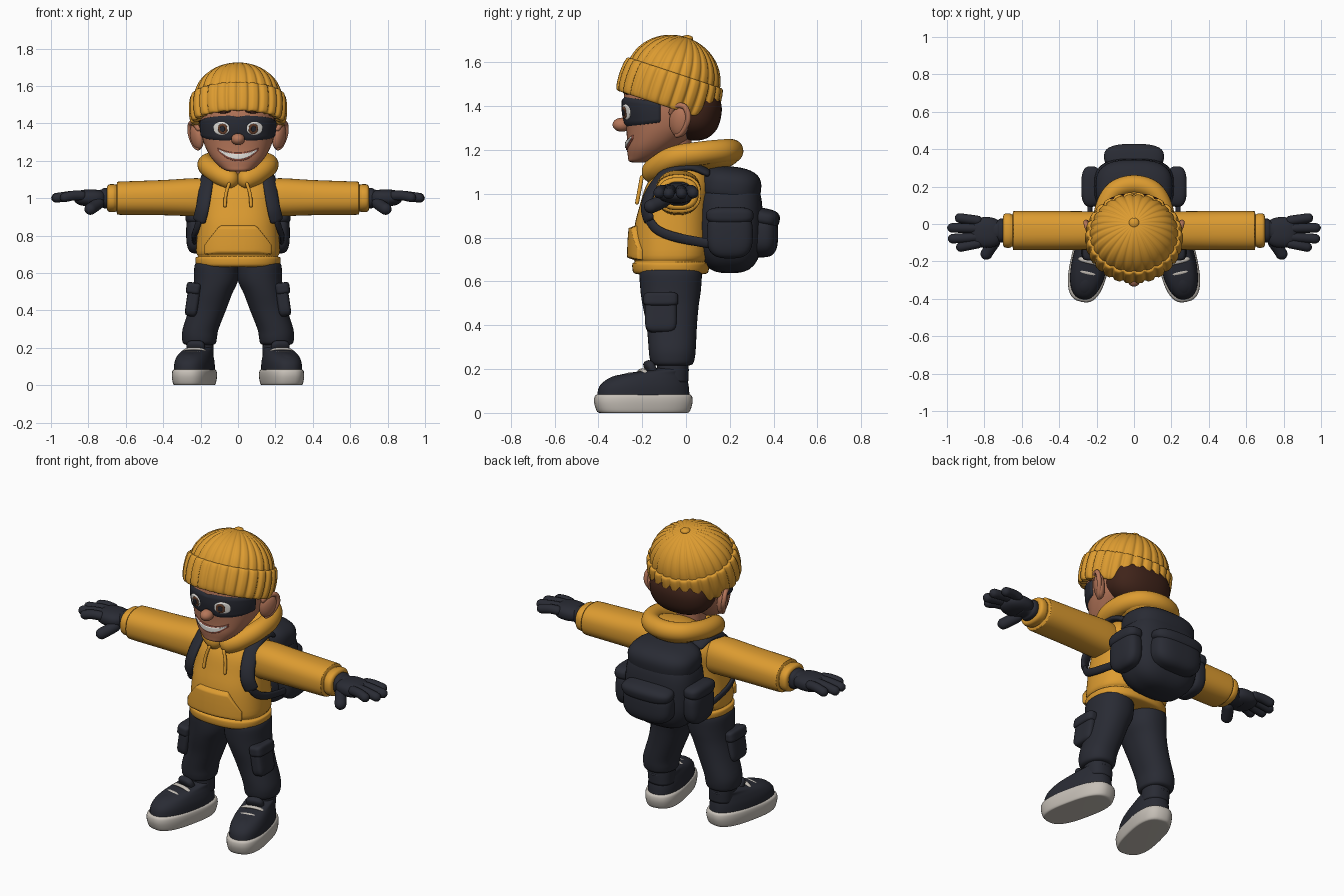
import bpy, bmesh
from math import sin, cos, pi, sqrt, exp
from mathutils import Vector, Matrix, Euler
from mathutils.bvhtree import BVHTree

if "Cube" in bpy.data.objects:
    bpy.data.objects.remove(bpy.data.objects["Cube"])


def material(name, rgb):
    m = bpy.data.materials.new(name)
    m.use_nodes = True
    m.diffuse_color = (*rgb, 1)
    m.node_tree.nodes["Principled BSDF"].inputs["Base Color"].default_value = (*rgb, 1)
    return m


GOLD = material("mustard cloth", (0.72, 0.33, 0.03))
DARK = material("charcoal cloth", (0.022, 0.024, 0.034))
SKIN = material("skin", (0.46, 0.18, 0.10))
LIP = material("lip", (0.26, 0.07, 0.045))
HAIR = material("brown hair", (0.05, 0.017, 0.01))
SOLE = material("off white rubber", (0.56, 0.52, 0.47))
WHITE = material("eye and tooth white", (0.78, 0.76, 0.72))
IRIS = material("brown iris", (0.13, 0.05, 0.025))


def finish(name, bm, mat, mirror=False, xf=None):
    if xf:
        bm.transform(xf)
    for f in bm.faces:
        f.smooth = True
    me = bpy.data.meshes.new(name)
    bm.to_mesh(me)
    bm.free()
    me.materials.append(mat)
    ob = bpy.data.objects.new(name, me)
    bpy.context.collection.objects.link(ob)
    if mirror:
        ob.modifiers.new("Mirror", 'MIRROR').use_mirror_merge = False
    return ob


def grid(name, rows, mat, mirror=False, xf=None, solid=True):
    """Skin over rows of points; solid rows are closed rings with end caps."""
    bm = bmesh.new()
    vs = [[bm.verts.new(p) for p in row] for row in rows]
    n = len(vs[0])
    for a, b in zip(vs, vs[1:]):
        for j in range(n if solid else n - 1):
            k = (j + 1) % n
            bm.faces.new((a[j], b[j], b[k], a[k]))
    if solid:
        bm.faces.new(vs[0])
        bm.faces.new(vs[-1])
        bmesh.ops.recalc_face_normals(bm, faces=bm.faces)
    return finish(name, bm, mat, mirror, xf)


def spline(pts, steps=5):
    """Smooth curve through tuples of any length."""
    v = [Vector(p) for p in pts]
    v = [v[0]] + v + [v[-1]]
    out = []
    for a, b, c, d in zip(v, v[1:], v[2:], v[3:]):
        for s in range(steps):
            t = s / steps
            out.append(b + (c - a) * (t / 2) + (a * 2 - b * 5 + c * 4 - d) * (t * t / 2)
                       + (b * 3 - a - c * 3 + d) * (t ** 3 / 2))
    return out + [v[-1]]


def spow(v, p):
    return abs(v) ** p * (1 if v > 0 else -1)


def loft(name, rings, mat, n=2.4, along_x=False, seg=40, **kw):
    """Rings are (centre x, y, z, radius, radius) up z, or along x."""
    rows = []
    for x, y, z, ra, rb in spline(rings, 4):
        row = []
        for i in range(seg):
            a = 2 * pi * i / seg
            u, w = ra * spow(cos(a), 2 / n), rb * spow(sin(a), 2 / n)
            row.append((x, y + u, z + w) if along_x else (x + u, y + w, z))
        rows.append(row)
    return grid(name, rows, mat, **kw)


def puff(name, loc, size, mat, n=2.0, rot=(0, 0, 0), **kw):
    """Ball for n = 2, softly rounded box for larger n."""
    bm = bmesh.new()
    bmesh.ops.create_uvsphere(bm, u_segments=36, v_segments=22, radius=1)
    for v in bm.verts:
        v.co /= sum(abs(c) ** n for c in v.co) ** (1 / n)
    bm.transform(Matrix.LocRotScale(Vector(loc), Euler(rot), Vector(size)))
    return finish(name, bm, mat, **kw)


def sweep(name, pts, ra, rb, mat, centre=(0, 9, -9), seg=14, **kw):
    """Round-ended tube; rb is its thickness away from centre."""
    path = spline(pts, 8)
    total = sum((b - a).length for a, b in zip(path, path[1:]))
    rows, d, r = [], 0, min(ra, rb)
    for i, p in enumerate(path):
        t = (path[min(i + 1, len(path) - 1)] - path[max(i - 1, 0)]).normalized()
        d += (p - path[max(i - 1, 0)]).length
        e = min(1, max(0.02, min(d, total - d) / r))
        f = sqrt(1 - (1 - e) ** 2)
        a = t.cross(p - Vector(centre)).normalized()
        b = a.cross(t)
        rows.append([p + a * (ra * f * cos(q)) + b * (rb * f * sin(q))
                     for q in (2 * pi * k / seg for k in range(seg))])
    return grid(name, rows, mat, **kw)


def patch(name, ob, axis_y, mid, half, low, high, lift, mat, nu=36, nv=10, **kw):
    """Plate hugging a body; its edges tuck under the surface."""
    me = ob.data
    tree = BVHTree.FromPolygons([v.co for v in me.vertices], [p.vertices for p in me.polygons])
    rows = []
    for i in range(nu + 1):
        t = 2 * i / nu - 1
        d = Vector((sin(mid + half * t), -cos(mid + half * t), 0))
        row = []
        for j in range(nv + 1):
            z = low(t) + (high(t) - low(t)) * j / nv
            o = Vector((0, axis_y, z))
            hit = tree.ray_cast(o + d, -d)[0] or o + d * 0.15
            row.append(hit + d * (-0.004 if i in (0, nu) or j in (0, nv) else lift))
        rows.append(row)
    return grid(name, rows, mat, solid=False, **kw)


# Head, ears and nose
face = loft("face", [(0, -.215, 1.142, .03, .02), (0, -.21, 1.148, .065, .05), (0, -.185, 1.17, .10, .08),
                     (0, -.155, 1.21, .138, .115), (0, -.12, 1.26, .168, .15), (0, -.085, 1.32, .19, .19),
                     (0, -.075, 1.40, .2, .21), (0, -.07, 1.50, .19, .2), (0, -.06, 1.57, .13, .14)],
            SKIN, n=2.2, seg=64)
loft("neck", [(0, -.03, 1.04, .08, .08), (0, -.05, 1.16, .075, .075), (0, -.06, 1.3, .09, .09)], SKIN)
puff("nose", (0, -.293, 1.315), (.036, .042, .032), SKIN)
puff("ears", (.22, -.03, 1.33), (.03, .05, .073), SKIN, rot=(-.15, .12, -.5), mirror=True)
sweep("ear_rims", [(.205, -.07, 1.36), (.235, -.05, 1.4), (.255, -.005, 1.395), (.255, .01, 1.34),
                   (.23, -.02, 1.28), (.205, -.05, 1.265)], .013, .013, SKIN, mirror=True)


# Painted face: mask, eyes, brows, mouth
def oval(name, mid, half, z, h, lift, mat):
    arc = lambda t: h * sqrt(max(0, 1 - t * t))
    patch(name, face, -.1, mid, half, lambda t: z - arc(t), lambda t: z + arc(t), lift, mat, 24, mirror=True)


patch("eye_mask", face, -.1, 0, 1.5, lambda t: 1.302 + .036 * exp(-(t / .1) ** 2) + .022 * t * t,
      lambda t: 1.447 - .03 * t * t - .01 * exp(-(t / .1) ** 2), .009, DARK, 72)
oval("eye_whites", .47, .24, 1.373, .042, .013, WHITE)
oval("irises", .42, .135, 1.37, .034, .016, IRIS)
oval("pupils", .42, .07, 1.37, .019, .019, DARK)
oval("eyebrows", .45, .24, 1.468, .016, .01, HAIR)
patch("lips", face, -.1, 0, .68, lambda t: 1.196 + .06 * t * t, lambda t: 1.246 + .026 * t * t, .004, LIP)
patch("teeth", face, -.1, 0, .62, lambda t: 1.206 + .053 * t * t, lambda t: 1.239 + .025 * t * t, .008, WHITE)

# Hair
puff("back_hair", (0, .022, 1.375), (.192, .14, .13), HAIR, n=2.4, rot=(-.2, 0, 0))
patch("fringe", face, -.1, 0, 1.75, lambda t: 1.482 - .09 * t * t + .008 * sin(22 * t),
      lambda t: 1.54, .012, HAIR, 60)

# Ribbed beanie
tilt = Matrix.Translation((0, -.10, 1.40)) @ Matrix.Rotation(-.32, 4, 'X') @ Matrix.Diagonal((1, .92, 1, 1))


def knit(name, profile, depth, seg=208):
    rows = []
    for r, h in profile:
        row = []
        for i in range(seg):
            a = 2 * pi * i / seg
            q = r - depth * min(1, r / .1) * abs(cos(13 * a)) ** 7
            row.append((q * sin(a), q * cos(a), h))
        rows.append(row)
    grid(name, rows, GOLD, xf=tilt)


knit("beanie_cuff", spline([(.20, .02), (.24, 0), (.257, .02), (.263, .08), (.257, .14), (.242, .16), (.2, .15)]), .014)
knit("beanie_dome", [(.237 * cos(a) + .002, .13 + .2 * sin(a)) for a in (pi / 2 * i / 20 for i in range(21))], .009)
puff("beanie_tip", (0, .005, 1.708), (.028, .028, .016), GOLD)

# Hoodie body, pocket, hood and strings
torso = loft("hoodie_body", [(0, -.07, .632, .19, .14), (0, -.07, .64, .222, .17), (0, -.07, .68, .228, .175),
                             (0, -.07, .69, .214, .164), (0, -.065, .72, .224, .178), (0, -.06, .85, .216, .175),
                             (0, -.045, .95, .21, .165), (0, -.03, 1.03, .21, .155), (0, -.02, 1.09, .18, .13),
                             (0, -.01, 1.15, .1, .1)], GOLD, seg=64)
patch("hoodie_pocket", torso, -.06, 0, .88, lambda t: .697,
      lambda t: .855 - max(0, abs(t) - .58) * .27, .026, GOLD, 48, 14)
half = [(.09, -.13, 1.12), (.155, -.05, 1.165), (.16, .07, 1.185), (.105, .175, 1.195)]
sweep("hood_rim", [(0, -.165, 1.085)] + half + [(0, .21, 1.195)]
      + [(-x, y, z) for x, y, z in reversed(half)] + [(0, -.165, 1.085)], .052, .054, GOLD,
      centre=(0, .03, -2), seg=20)
puff("hood_fold", (0, .11, 1.165), (.17, .14, .065), GOLD, rot=(.12, 0, 0))
sweep("drawstrings", [(.045, -.2, 1.085), (.065, -.212, 1.02), (.07, -.225, .95)], .009, .009, GOLD, mirror=True)

# Sleeves
arm = [(.14, 1.0, .095, .095), (.22, 1.005, .102, .102), (.4, 1.003, .104, .094), (.62, 1.0, .104, .089),
       (.645, 1.0, .1, .085), (.65, 1.0, .085, .072), (.665, 1.0, .092, .075), (.69, 1.0, .09, .073),
       (.7, 1.0, .075, .06), (.695, 1.0, .05, .05)]
loft("sleeves", [(x, -.035, z, a, b) for x, z, a, b in arm], GOLD, along_x=True, mirror=True)

# Gloves
loft("glove_wrists", [(.67, -.035, 1, .05, .045), (.70, -.035, 1, .063, .054), (.72, -.035, 1, .062, .053),
                      (.735, -.035, 1, .052, .045), (.78, -.04, 1, .06, .045)], DARK, along_x=True, mirror=True)
puff("glove_palms", (.79, -.045, 1.002), (.088, .082, .045), DARK, n=2.5, mirror=True)
for finger, y0, y1, tip in (("little", .015, .035, .957), ("ring", -.025, -.02, .998),
                            ("middle", -.065, -.08, .995), ("index", -.1, -.128, .95)):
    sweep(finger + "_fingers", [(.81, y0, 1.012), (.88, (y0 + y1) / 2, 1.014), (tip, y1, .998)],
          .026, .026, DARK, mirror=True)
sweep("thumbs", [(.73, -.075, .985), (.77, -.13, .955), (.805, -.185, .932)], .032, .032, DARK, mirror=True)

# Trousers with cargo pockets
loft("trousers", [(.11, -.07, .67, .1, .13), (.115, -.07, .64, .117, .142), (.118, -.07, .56, .118, .138),
                  (.137, -.07, .49, .106, .128), (.165, -.065, .40, .1, .115), (.2, -.063, .30, .096, .108),
                  (.206, -.063, .25, .093, .103), (.206, -.063, .222, .085, .092), (.206, -.063, .214, .06, .06)],
     DARK, n=2.2, mirror=True)
loft("ankles", [(.2, -.06, .14, .07, .07), (.203, -.06, .2, .072, .072), (.206, -.06, .25, .07, .07)], DARK, mirror=True)
puff("cargo_pockets", (.242, -.115, .45), (.034, .072, .083), DARK, n=5, rot=(0, -.15, 0), mirror=True)
puff("cargo_flaps", (.238, -.115, .517), (.039, .079, .032), DARK, n=5, rot=(0, -.15, 0), mirror=True)

# Shoes, turned outwards
foot = dict(mirror=True, xf=Matrix.Translation((.185, .02, 0)) @ Matrix.Rotation(.22, 4, 'Z'))
loft("shoe_soles", [(0, -.22, 0, .085, .19), (0, -.22, .005, .097, .212), (0, -.22, .045, .104, .226),
                    (0, -.22, .075, .102, .224), (0, -.22, .085, .092, .212)], SOLE, n=2.7, **foot)
loft("shoe_uppers", [(0, -.22, .07, .096, .214), (0, -.217, .12, .095, .207), (0, -.2, .155, .087, .183),
                     (0, -.165, .178, .078, .145), (0, -.1, .196, .072, .092), (0, -.085, .205, .055, .07)],
     DARK, n=2.4, **foot)
puff("shoe_toe_caps", (0, -.31, .1), (.086, .112, .075), DARK, **foot)
puff("shoe_tongues", (0, -.185, .2), (.05, .022, .042), DARK, n=3, rot=(.5, 0, 0), **foot)
for i, (y, z) in enumerate(((-.285, .178), (-.225, .197))):
    sweep(f"shoe_straps_{i + 1}", [(-.072, y + .01, z - .035), (-.04, y, z - .006), (.04, y, z - .006),
                                   (.072, y + .01, z - .035)], .013, .008, SOLE, centre=(0, y, 0), **foot)

# Backpack with pockets and straps
puff("backpack_body", (0, .2, .868), (.215, .15, .23), DARK, n=3)
puff("backpack_lid", (0, .2, 1.03), (.205, .143, .095), DARK, n=2.8, rot=(-.12, 0, 0))
puff("backpack_rear_pocket", (0, .345, .815), (.155, .075, .105), DARK, n=3)
puff("backpack_rear_flap", (0, .36, .888), (.16, .068, .045), DARK, n=2.8, rot=(-.2, 0, 0))
puff("backpack_side_pockets", (.225, .2, .815), (.052, .105, .11), DARK, n=3, mirror=True)
puff("backpack_side_flaps", (.228, .2, .9), (.054, .108, .04), DARK, n=3, mirror=True)
sweep("shoulder_straps", [(.14, .11, 1.09), (.155, .02, 1.125), (.165, -.08, 1.105), (.178, -.155, 1.02),
                          (.192, -.182, .94), (.21, -.165, .87)], .04, .017, DARK,
      centre=(.1, -.01, .93), mirror=True)
sweep("lower_straps", [(.205, -.175, .89), (.222, -.13, .835), (.235, -.04, .8), (.235, .12, .77)],
      .022, .012, DARK, centre=(0, 0, .85), mirror=True)
